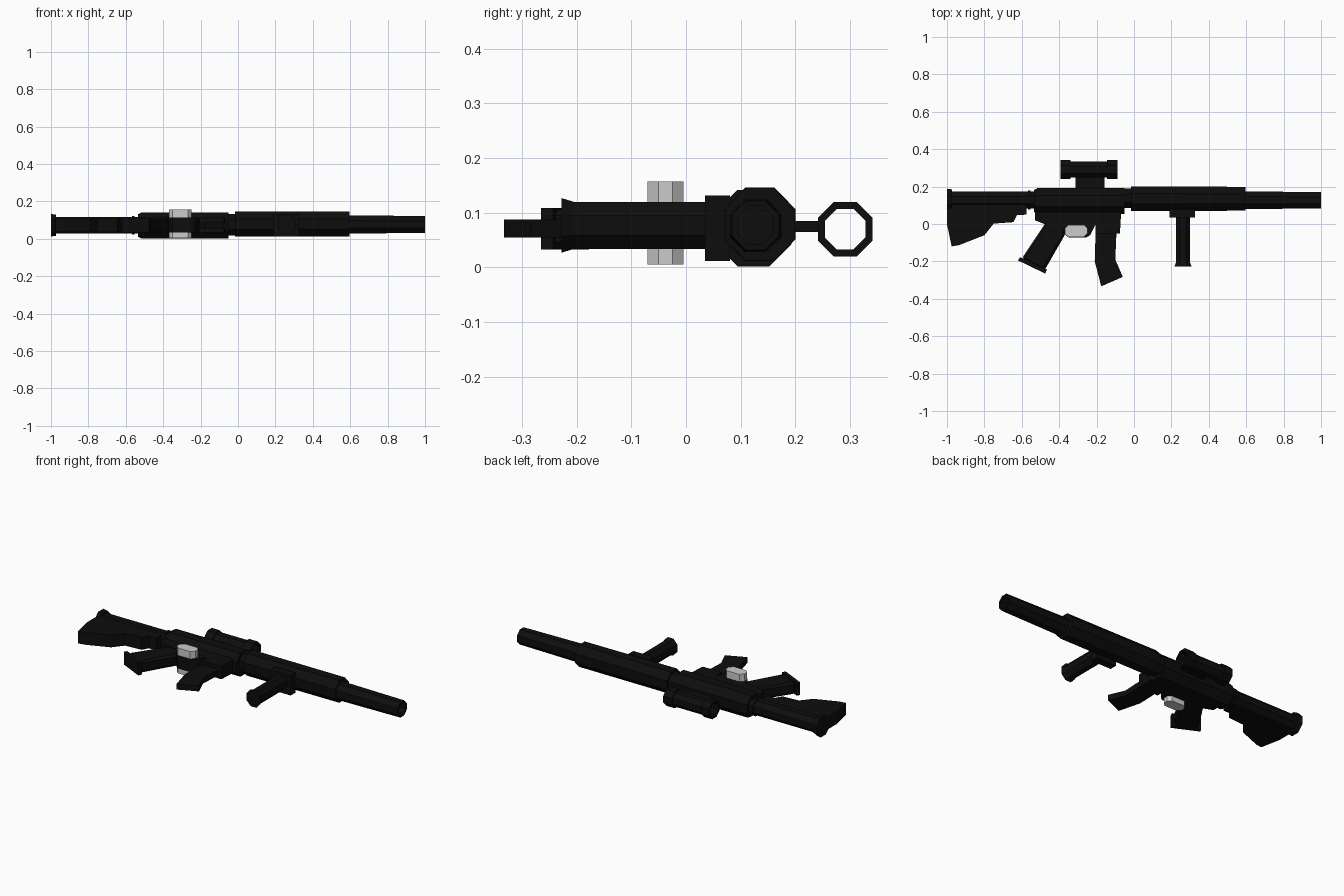
import bpy, bmesh
from math import cos, sin, pi
from mathutils import Vector

black = bpy.data.materials.new("black")
black.diffuse_color = (0.004, 0.004, 0.004, 1)


def finish(name, bm, mat):
    bmesh.ops.recalc_face_normals(bm, faces=bm.faces[:])
    me = bpy.data.meshes.new(name)
    bm.to_mesh(me)
    bm.free()
    ob = bpy.data.objects.new(name, me)
    bpy.context.collection.objects.link(ob)
    if mat:
        me.materials.append(mat)
    return ob


def octagon(name, rings, centre, axis='x', closed=False):
    """Eight-sided loft; rings = (position, half size a, half size z)."""
    bm = bmesh.new()
    loops = []
    for p, ra, rz in rings:
        loop = []
        for i in range(8):
            t = pi / 8 + i * pi / 4
            a = centre[0] + ra * cos(t) / cos(pi / 8)
            z = centre[1] + rz * sin(t) / cos(pi / 8)
            loop.append(bm.verts.new((p, a, z) if axis == 'x' else (a, p, z)))
        loops.append(loop)
    pairs = list(zip(loops, loops[1:]))
    if closed:
        pairs.append((loops[-1], loops[0]))
    else:
        bm.faces.new(loops[0])
        bm.faces.new(loops[-1])
    for l0, l1 in pairs:
        for i in range(8):
            j = (i + 1) % 8
            bm.faces.new((l0[i], l0[j], l1[j], l1[i]))
    return finish(name, bm, black)


def plate(name, pts, z0, z1, mat=black, bevel=0):
    """Side profile in x, y extruded through z."""
    bm = bmesh.new()
    f = bm.faces.new([bm.verts.new((x, y, z0)) for x, y in pts])
    r = bmesh.ops.extrude_face_region(bm, geom=[f])
    vs = [v for v in r['geom'] if isinstance(v, bmesh.types.BMVert)]
    bmesh.ops.translate(bm, verts=vs, vec=Vector((0, 0, z1 - z0)))
    ob = finish(name, bm, mat)
    if bevel:
        m = ob.modifiers.new("chamfer", 'BEVEL')
        m.width, m.segments = bevel, 1
    return ob


def box(name, x0, x1, y0, y1, z0, z1):
    return plate(name, [(x0, y0), (x1, y0), (x1, y1), (x0, y1)], z0, z1)


AX = (0.13, 0.073)   # bore axis in y, z

# Barrel with recessed muzzle
octagon("barrel", [(0.58, 0.048, 0.049), (1.0, 0.043, 0.045),
                   (1.0, 0.033, 0.035), (0.9, 0.033, 0.035)], (0.127, 0.077))
# Handguard, and the neck joining it to the receiver
octagon("handguard", [(-0.015, 0.065, 0.067), (0.595, 0.064, 0.066)], (0.135, 0.079))
octagon("handguard_neck", [(-0.07, 0.052, 0.058), (0.0, 0.052, 0.058)], (0.138, 0.076))
# Upper receiver
octagon("upper_receiver", [(-0.535, 0.058, 0.06), (-0.515, 0.07, 0.07),
                           (-0.05, 0.07, 0.07)], (0.123, 0.072))
# Lower receiver and magazine well
plate("lower_receiver", [(-0.53, 0.08), (-0.53, 0.02), (-0.48, 0.0), (-0.39, -0.01),
                         (-0.365, -0.06), (-0.35, -0.072), (-0.255, -0.072),
                         (-0.235, -0.06), (-0.205, 0.0), (-0.205, -0.05),
                         (-0.075, -0.05), (-0.068, 0.08)], 0.035, 0.113)
# Magazine
plate("magazine", [(-0.205, -0.03), (-0.21, -0.2), (-0.175, -0.333), (-0.06, -0.283),
                   (-0.1, -0.19), (-0.093, -0.03)], 0.055, 0.088)
# Pistol grip with base cap
plate("pistol_grip", [(-0.47, 0.01), (-0.6, -0.185), (-0.48, -0.25),
                      (-0.365, -0.05), (-0.38, 0.01)], 0.035, 0.107, bevel=0.012)
plate("grip_cap", [(-0.61, -0.177), (-0.62, -0.195), (-0.475, -0.265),
                   (-0.465, -0.243)], 0.033, 0.109)
# Grey selector block through the lower receiver
plate("selector_block", [(-0.37, -0.025), (-0.37, -0.05), (-0.35, -0.07), (-0.268, -0.07),
                         (-0.248, -0.05), (-0.248, -0.025), (-0.265, -0.005),
                         (-0.35, -0.005)], 0.005, 0.157, None)

# Stock: tube, end collars and shoulder piece
octagon("stock_tube", [(-0.98, 0.045, 0.044), (-0.5, 0.045, 0.044)], (0.129, 0.073))
octagon("stock_butt", [(-1.0, 0.06, 0.06), (-0.972, 0.056, 0.056)], (0.129, 0.073))
octagon("stock_collar", [(-0.568, 0.051, 0.05), (-0.553, 0.051, 0.05)], (0.129, 0.073))
plate("stock_shoulder", [(-1.0, 0.12), (-1.0, 0.0), (-0.975, -0.12), (-0.935, -0.113),
                         (-0.8, -0.06), (-0.75, 0.002), (-0.645, 0.01), (-0.625, 0.048),
                         (-0.575, 0.05), (-0.575, 0.12)], 0.036, 0.11)

# Vertical foregrip
box("foregrip_mount", 0.19, 0.325, 0.035, 0.08, 0.012, 0.132)
octagon("foregrip", [(-0.228, 0.046, 0.05), (-0.205, 0.037, 0.043), (0.05, 0.037, 0.043)],
        (0.262, 0.077), axis='y')

# Hollow scope on its mount
octagon("scope", [(-0.392, 0.05, 0.05), (-0.34, 0.05, 0.05), (-0.34, 0.042, 0.042),
                  (-0.145, 0.042, 0.042), (-0.145, 0.05, 0.05), (-0.088, 0.05, 0.05),
                  (-0.088, 0.037, 0.037), (-0.392, 0.037, 0.037)],
        (0.291, 0.07), closed=True)
box("scope_mount", -0.313, -0.158, 0.18, 0.253, 0.065, 0.085)
